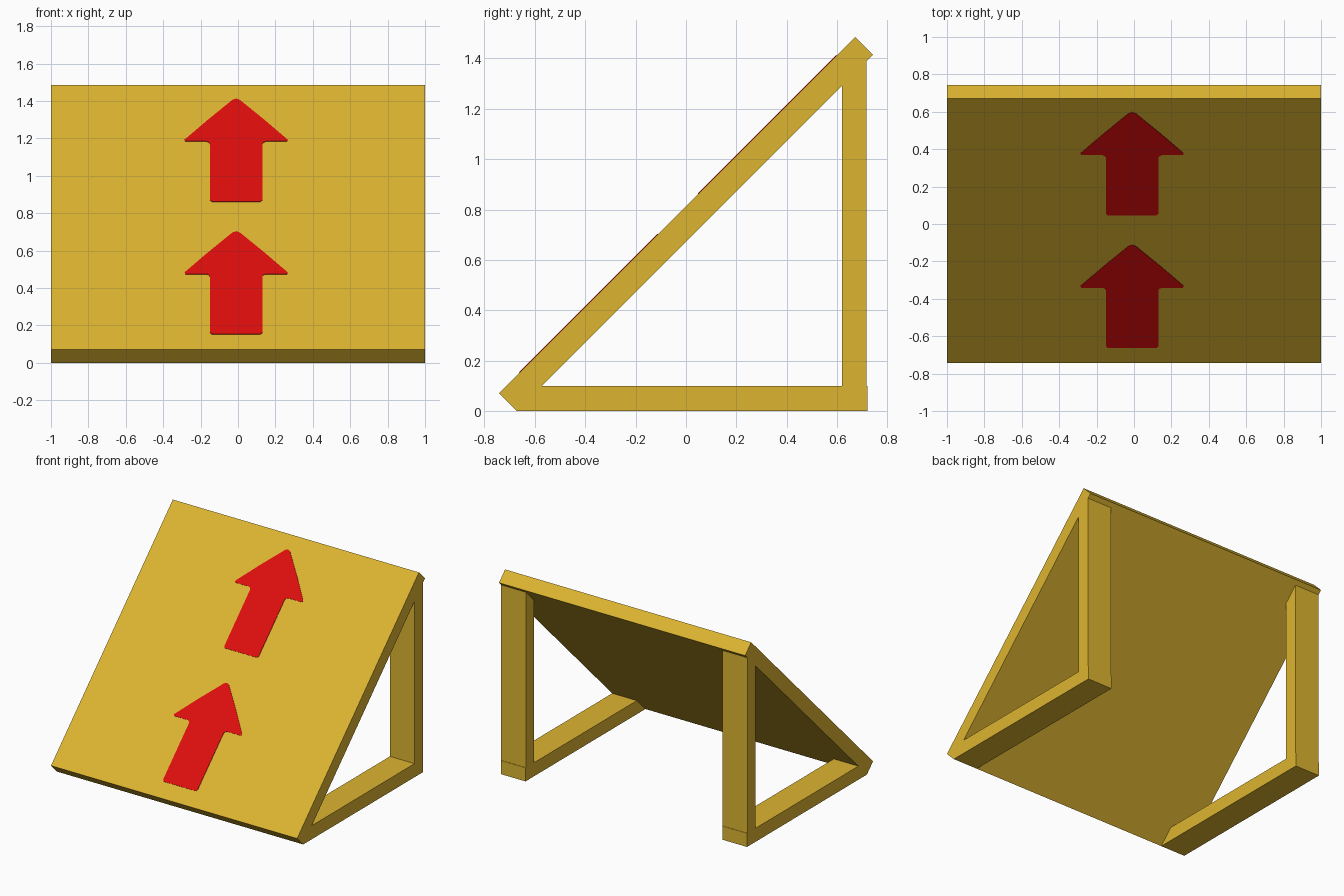
import bpy, bmesh, math
from mathutils import Matrix, Vector

if "Cube" in bpy.data.objects:
    bpy.data.objects.remove(bpy.data.objects["Cube"])


def material(name, rgb):
    m = bpy.data.materials.new(name)
    m.diffuse_color = (*rgb, 1.0)
    m.use_nodes = True
    m.node_tree.nodes["Principled BSDF"].inputs["Base Color"].default_value = m.diffuse_color
    return m


yellow = material("yellow", (0.72, 0.46, 0.03))
red = material("red", (0.73, 0.004, 0.004))

# Ramp frame: 45 degree slope, local z is the board normal
S = math.sqrt(0.5)
HALF_T = 0.05
MID_Z = (1 + HALF_T) * S
TILT = Matrix.Translation((0, 0, MID_Z)) @ Matrix.Rotation(math.radians(45), 4, 'X')


def prism(name, points, depth, mat, matrix=None):
    """Extrude a closed outline of 3D points along a depth vector."""
    bm = bmesh.new()
    face = bm.faces.new([bm.verts.new(p) for p in points])
    ext = bmesh.ops.extrude_face_region(bm, geom=[face])
    bmesh.ops.translate(bm, vec=Vector(depth),
                        verts=[g for g in ext["geom"] if isinstance(g, bmesh.types.BMVert)])
    bmesh.ops.recalc_face_normals(bm, faces=bm.faces)
    if matrix:
        bm.transform(matrix)
    me = bpy.data.meshes.new(name)
    bm.to_mesh(me)
    bm.free()
    me.materials.append(mat)
    ob = bpy.data.objects.new(name, me)
    bpy.context.collection.objects.link(ob)
    return ob


# Sloping board
prism("ramp_board", [(-1, -1, -HALF_T), (1, -1, -HALF_T), (1, 1, -HALF_T), (-1, 1, -HALF_T)],
      (0, 0, 2 * HALF_T), yellow, TILT)

# Side supports, cut to meet the underside of the board
low_y = -(1 - HALF_T) * S        # where the underside touches the ground
BACK, INNER, BEAM = 0.72, 0.62, 0.10
for side, x in (("left", -1.0), ("right", 0.8)):
    beam = [(low_y, 0), (BACK, 0), (BACK, BEAM), (low_y + BEAM, BEAM)]
    post = [(INNER, BEAM), (BACK - 0.003, BEAM),
            (BACK - 0.003, BACK - 0.003 - low_y), (INNER, INNER - low_y)]
    for part, outline in (("base_beam", beam), ("back_post", post)):
        prism(f"{side}_{part}", [(x, y, z) for y, z in outline], (0.2, 0, 0), yellow)

# Painted arrows: half outline (x, distance along slope), mirrored about the centre
half = [(0.130, 0.0), (0.140, 0.012), (0.140, 0.435), (0.146, 0.448), (0.160, 0.455),
        (0.272, 0.455), (0.275, 0.468), (0.155, 0.613), (0.020, 0.768), (0.0, 0.778)]
outline = half + [(-x, u) for x, u in reversed(half[:-1])]
for name, start in (("lower_arrow", -0.885), ("upper_arrow", 0.118)):
    prism(name, [(x - 0.01, u + start, HALF_T - 0.001) for x, u in outline],
          (0, 0, 0.004), red, TILT)
